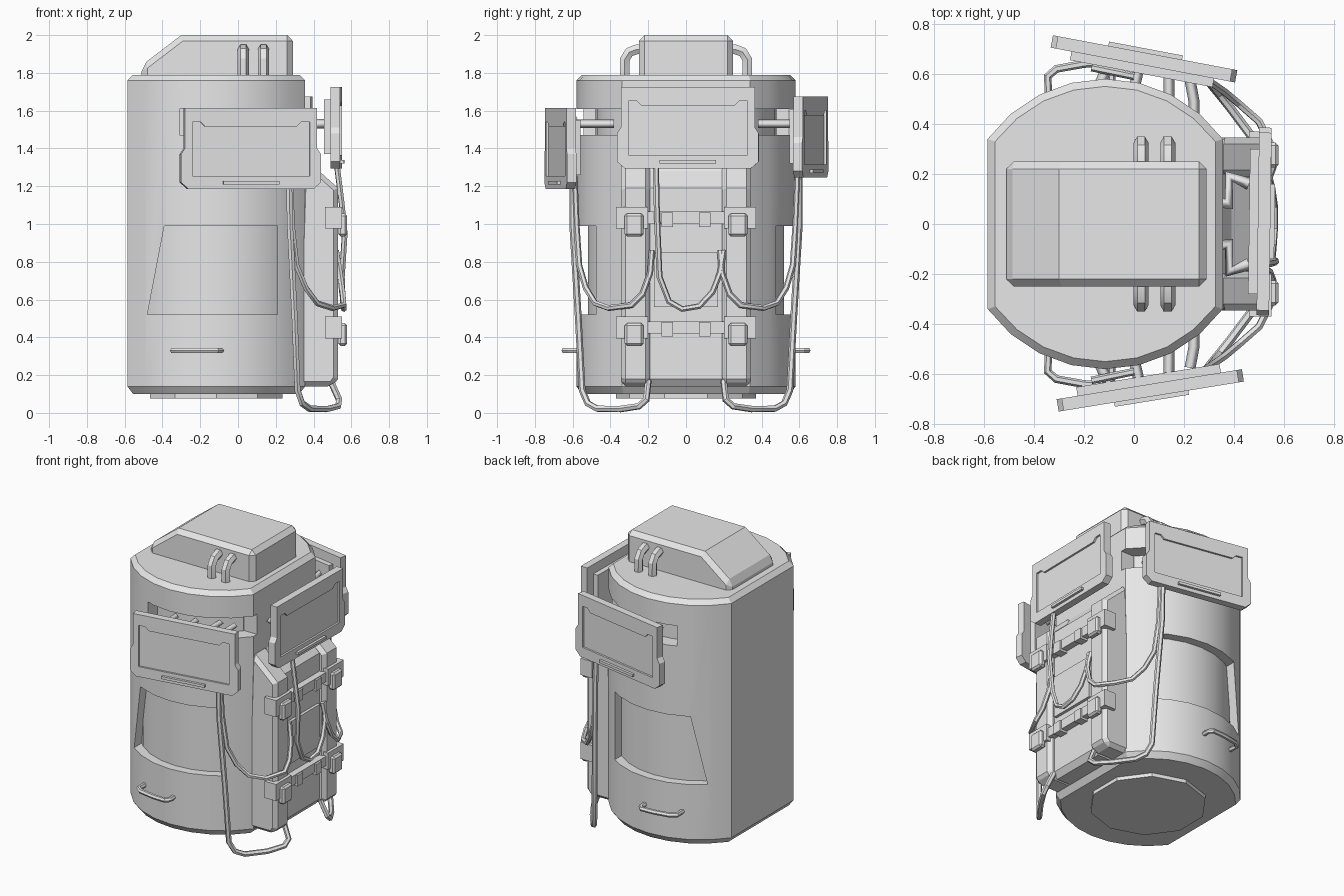
import bpy, bmesh, math
from mathutils import Matrix

if "Cube" in bpy.data.objects:
    bpy.data.objects.remove(bpy.data.objects["Cube"])

grey = bpy.data.materials.new("light_grey")
grey.diffuse_color = (0.8, 0.8, 0.8, 1)
grey.use_nodes = True
grey.node_tree.nodes["Principled BSDF"].inputs["Base Color"].default_value = grey.diffuse_color


def finish(ob, smooth=True):
    ob.data.materials.clear()
    ob.data.materials.append(grey)
    bpy.ops.object.select_all(action='DESELECT')
    ob.select_set(True)
    bpy.context.view_layer.objects.active = ob
    if smooth:
        bpy.ops.object.shade_smooth_by_angle(angle=math.radians(30))
    return ob


def loft(name, rings):
    """Closed solid through rings that share one point count."""
    bm = bmesh.new()
    vs = [[bm.verts.new(p) for p in r] for r in rings]
    n = len(rings[0])
    for a, b in zip(vs, vs[1:]):
        for i in range(n):
            bm.faces.new((a[i], a[(i + 1) % n], b[(i + 1) % n], b[i]))
    bm.faces.new(vs[0])
    bm.faces.new(vs[-1])
    bmesh.ops.recalc_face_normals(bm, faces=bm.faces)
    me = bpy.data.meshes.new(name)
    bm.to_mesh(me)
    bm.free()
    ob = bpy.data.objects.new(name, me)
    bpy.context.collection.objects.link(ob)
    return finish(ob, False)


def prism(name, pts, a, b):
    """Extrude an (x, z) outline along y from a to b."""
    return loft(name, [[(u, t, v) for u, v in pts] for t in (a, b)])


def box(name, x0, x1, y0, y1, z0, z1):
    return prism(name, [(x0, z0), (x1, z0), (x1, z1), (x0, z1)], y0, y1)


def modify(ob, kind, **props):
    finish(ob, False)
    m = ob.modifiers.new(kind, kind)
    for k, v in props.items():
        setattr(m, k, v)
    bpy.ops.object.modifier_apply(modifier=m.name)


def cut(ob, cutter):
    modify(ob, 'BOOLEAN', operation='DIFFERENCE', solver='EXACT', object=cutter)
    bpy.data.objects.remove(cutter)


def bevel(ob, width, angle=45):
    modify(ob, 'BEVEL', width=width, segments=1, limit_method='ANGLE',
           angle_limit=math.radians(angle))


def tube(name, pts, r, res=1):
    cu = bpy.data.curves.new(name, 'CURVE')
    cu.dimensions = '3D'
    cu.bevel_depth, cu.bevel_resolution, cu.use_fill_caps = r, res, True
    s = cu.splines.new('POLY')
    s.points.add(len(pts) - 1)
    for p, co in zip(s.points, pts):
        p.co = (*co, 1)
    ob = bpy.data.objects.new(name, cu)
    bpy.context.collection.objects.link(ob)
    finish(ob, False)
    bpy.ops.object.convert(target='MESH')
    return finish(bpy.context.object, res > 0)


def flip(pts, s):
    return [(x, y * s, z) for x, y, z in pts]


def plan(z, inset=0.0):
    """Round plan with flat left and right sides."""
    r, c = 0.58 - inset, 0.47 - inset
    a0 = math.acos(c / r)
    half = [a0 + (math.pi - 2 * a0) * i / 8 for i in range(9)]
    return [(-0.115 + r * math.cos(a), r * math.sin(a), z)
            for a in half + [a + math.pi for a in half]]


# Main drum with side windows and upper grooves
body = loft("drum_body", [plan(0.10, 0.03), plan(0.14), plan(1.76), plan(1.79, 0.03)])
for s in (1, -1):
    window = [(-0.48, 0.52), (0.21, 0.52), (0.21, 0.99), (-0.39, 0.99)]
    cut(body, prism("window_cutter", window, 0.3 * s, 0.9 * s))
    cut(body, box("groove_cutter", -0.31, 0.8, 0.3 * s, 0.9 * s, 1.47, 1.61))
finish(body)
finish(loft("window_core", [plan(0.4, 0.06), plan(1.1, 0.06)]))
finish(loft("groove_core", [plan(1.4, 0.10), plan(1.7, 0.10)]))
loft("base_disc", [[(-0.115 + 0.37 * math.sin(math.tau * i / 10),
                     0.37 * math.cos(math.tau * i / 10), z) for i in range(10)]
                   for z in (0.075, 0.12)])

# Roof housing with bent pipes on both sides
roof = prism("roof_housing", [(-0.51, 1.72), (0.29, 1.72), (0.29, 2.0),
                              (-0.30, 2.0), (-0.51, 1.84)], -0.25, 0.25)
bevel(roof, 0.03)
for s in (1, -1):
    for x in (0.028, 0.135):
        tube("roof_pipe", flip([(x, 0.2, 1.925), (x, 0.26, 1.925), (x, 0.30, 1.91),
                                (x, 0.325, 1.87), (x, 0.325, 1.76)], s), 0.03)
    # Grab handle near the base
    tube("grab_handle", flip([(-0.34, 0.48, 0.33), (-0.345, 0.59, 0.33), (-0.31, 0.62, 0.33),
                              (-0.2, 0.64, 0.33), (-0.11, 0.645, 0.33),
                              (-0.09, 0.62, 0.33), (-0.09, 0.55, 0.33)], s), 0.016)

# Side pack: two rails and a recessed middle panel
rail = [(0.30, 0.14), (0.50, 0.14), (0.53, 0.18), (0.53, 1.19), (0.43, 1.28), (0.34, 1.36)]
for s in (1, -1):
    r = prism("pack_rail", rail, 0.19 * s, 0.345 * s)
    bevel(r, 0.025, 50)
prism("pack_panel", [(x - 0.04 if x > 0.4 else x, z) for x, z in rail], -0.2, 0.2)
box("panel_plate", 0.45, 0.51, -0.17, 0.17, 0.56, 0.85)

# Straps with buckles
for z in (0.455, 1.035):
    box("strap_middle", 0.48, 0.535, -0.2, 0.2, z - 0.035, z + 0.03)
    for s in (1, -1):
        box("strap_end", 0.46, 0.55, 0.2 * s, 0.37 * s, z - 0.06, z + 0.055)
        bevel(box("strap_buckle", 0.53, 0.578, 0.225 * s, 0.325 * s, z - 0.10, z + 0.02), 0.012)
        box("strap_clip", 0.48, 0.548, 0.07 * s, 0.13 * s, z - 0.05, z + 0.025)


# Screens: cut-in display, back plate and lower bar
def screen(name, loc, deg):
    half = [(0.335, -0.215), (0.375, -0.18), (0.375, -0.03), (0.355, 0.0), (0.355, 0.215)]
    outline = half + [(-u, v) for u, v in reversed(half)]
    frame = prism(name + "_frame", outline, -0.025, 0.025)
    inset = [(0.315, -0.145), (0.315, 0.14), (0.27, 0.14), (0.245, 0.115)]
    cut(frame, prism("display_cutter", inset + [(-u, v) for u, v in reversed(inset)],
                     -0.06, -0.012))
    parts = [frame,
             box(name + "_back_plate", -0.29, 0.29, 0.02, 0.06, -0.14, 0.15),
             box(name + "_lower_bar", -0.15, 0.15, -0.042, -0.02, -0.19, -0.172)]
    for p in parts:
        p.matrix_world = Matrix.Translation(loc) @ Matrix.Rotation(math.radians(deg), 4, 'Z')


screen("front_screen", (0.065, -0.665, 1.40), 9.2)
screen("back_screen", (0.04, 0.66, 1.46), 169.3)
screen("side_screen", (0.52, 0.01, 1.51), 89.2)

# Screen mounts
for s in (1, -1):
    for x, y in ((-0.14, 0.585), (0.0, 0.57), (0.14, 0.54), (0.24, 0.52)):
        tube("mount_arm", flip([(x, 0.38, 1.53), (x, y - 0.03, 1.53),
                                (x * 0.85 + 0.02, y + 0.055, 1.53)], s), 0.022, 0)
    tube("mount_rod", flip([(-0.17, 0.625, 1.56), (0.0, 0.59, 1.56)], s), 0.015)
    tube("side_mount_arm", flip([(0.33, 0.09, 1.53), (0.38, 0.08, 1.53), (0.38, 0.19, 1.53),
                                 (0.46, 0.16, 1.53)], s), 0.025, 0)

    # Hanging cables on each side
    tube("long_cable", flip([(0.27, 0.60, 1.25), (0.275, 0.60, 1.0), (0.30, 0.57, 0.5),
                             (0.315, 0.55, 0.12), (0.34, 0.52, 0.05), (0.38, 0.47, 0.022),
                             (0.47, 0.35, 0.02), (0.53, 0.25, 0.035), (0.535, 0.21, 0.07),
                             (0.49, 0.20, 0.17)], s), 0.018)
    tube("looped_cable", flip([(0.28, 0.59, 1.25), (0.285, 0.58, 1.0), (0.31, 0.565, 0.78),
                               (0.36, 0.53, 0.66), (0.42, 0.48, 0.58), (0.50, 0.41, 0.555),
                               (0.56, 0.29, 0.57), (0.555, 0.23, 0.63), (0.54, 0.19, 0.74),
                               (0.52, 0.18, 0.86)], s), 0.016)

# Cable hanging from the side screen
tube("middle_cable", [(0.52, -0.16, 1.34), (0.55, -0.155, 1.1), (0.565, -0.15, 0.95),
                      (0.55, -0.14, 0.72), (0.555, -0.09, 0.59), (0.56, -0.02, 0.55),
                      (0.56, 0.07, 0.565), (0.55, 0.14, 0.64), (0.54, 0.18, 0.74),
                      (0.52, 0.20, 0.86)], 0.016)
